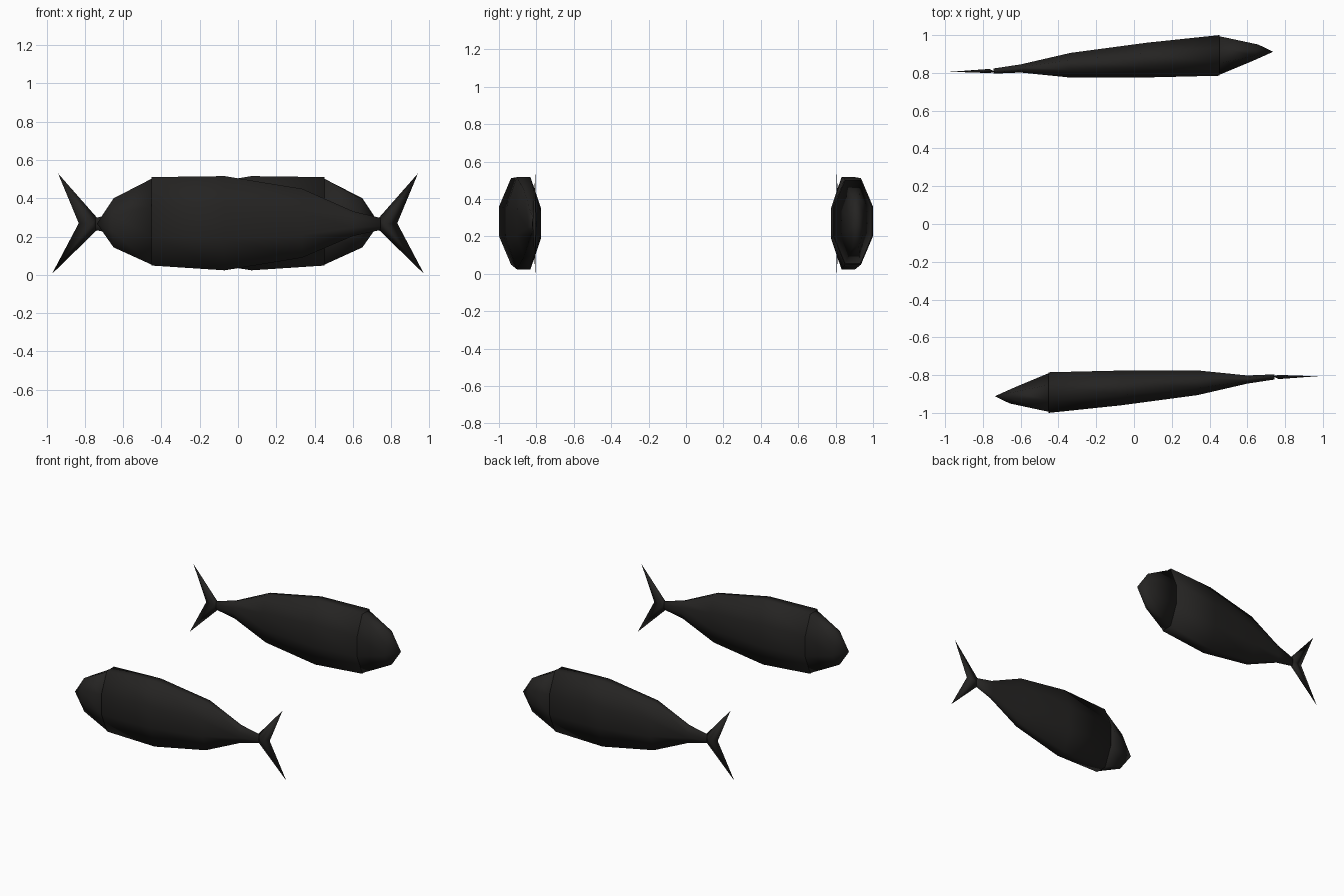
import bpy, bmesh, math

if "Cube" in bpy.data.objects:
    bpy.data.objects.remove(bpy.data.objects["Cube"])

black = bpy.data.materials.new("dark_skin")
black.diffuse_color = (0.018, 0.017, 0.016, 1)
black.use_nodes = True
black.node_tree.nodes["Principled BSDF"].inputs["Base Color"].default_value = black.diffuse_color

# squashed octagon section (fractions of half width / half height)
SECTION = [(1, .34), (.4, 1), (-.4, 1), (-1, .34),
           (-1, -.34), (-.4, -1), (.4, -1), (1, -.34)]
Y, Z = -0.888, 0.27


def finish(bm, name, turn):
    bmesh.ops.recalc_face_normals(bm, faces=bm.faces)
    me = bpy.data.meshes.new(name)
    bm.to_mesh(me)
    bm.free()
    for p in me.polygons:
        p.use_smooth = True
    me.materials.append(black)
    ob = bpy.data.objects.new(name, me)
    bpy.context.collection.objects.link(ob)
    ob.rotation_euler.z = turn


def loft(name, stations, turn, nose=None):
    # station: x, outer y, inner y, z centre, half height, slant
    bm = bmesh.new()
    rings = []
    for x, y0, y1, zc, h, slant in stations:
        yc, w = (y0 + y1) / 2, (y1 - y0) / 2
        rings.append([bm.verts.new((x + slant * a * w, yc + a * w, zc + b * h))
                      for a, b in SECTION])
    for r, s in zip(rings, rings[1:]):
        for i in range(8):
            j = (i + 1) % 8
            bm.faces.new((r[i], r[j], s[j], s[i]))
    if nose:
        tip = bm.verts.new(nose)
        for i in range(8):
            bm.faces.new((tip, rings[0][i], rings[0][(i + 1) % 8]))
    else:
        bm.faces.new(rings[0])
    bm.faces.new(rings[-1])
    finish(bm, name, turn)


def tail(name, turn):
    bm = bmesh.new()
    outline = [(.735, .297), (.94, .53), (.832, .27), (.972, .005), (.735, .236)]
    rim = [bm.verts.new((x, -.806, z)) for x, z in outline]
    for dy in (-.013, .009):
        mid = bm.verts.new((.765, -.808 + dy, .266))
        for i in range(5):
            bm.faces.new((mid, rim[i], rim[(i + 1) % 5]))
    finish(bm, name, turn)


HEAD = [(-.645, -.95, -.865, .272, .128, .3),
        (-.452, -.994, -.79, .278, .224, 0)]
BODY = [(-.452, -1.0, -.785, .28, .231, 0),
        (-.07, -.96, -.776, .27, .246, 0),
        (.335, -.906, -.775, .27, .18, 0),
        (.60, -.845, -.802, .268, .065, 0),
        (.745, -.823, -.796, .266, .031, 0)]

# two fish circling each other
for n, turn in (("first", 0), ("second", math.pi)):
    loft(n + "_fish_head", HEAD, turn, (-.737, -.912, .268))
    loft(n + "_fish_body", BODY, turn)
    tail(n + "_fish_tail", turn)
